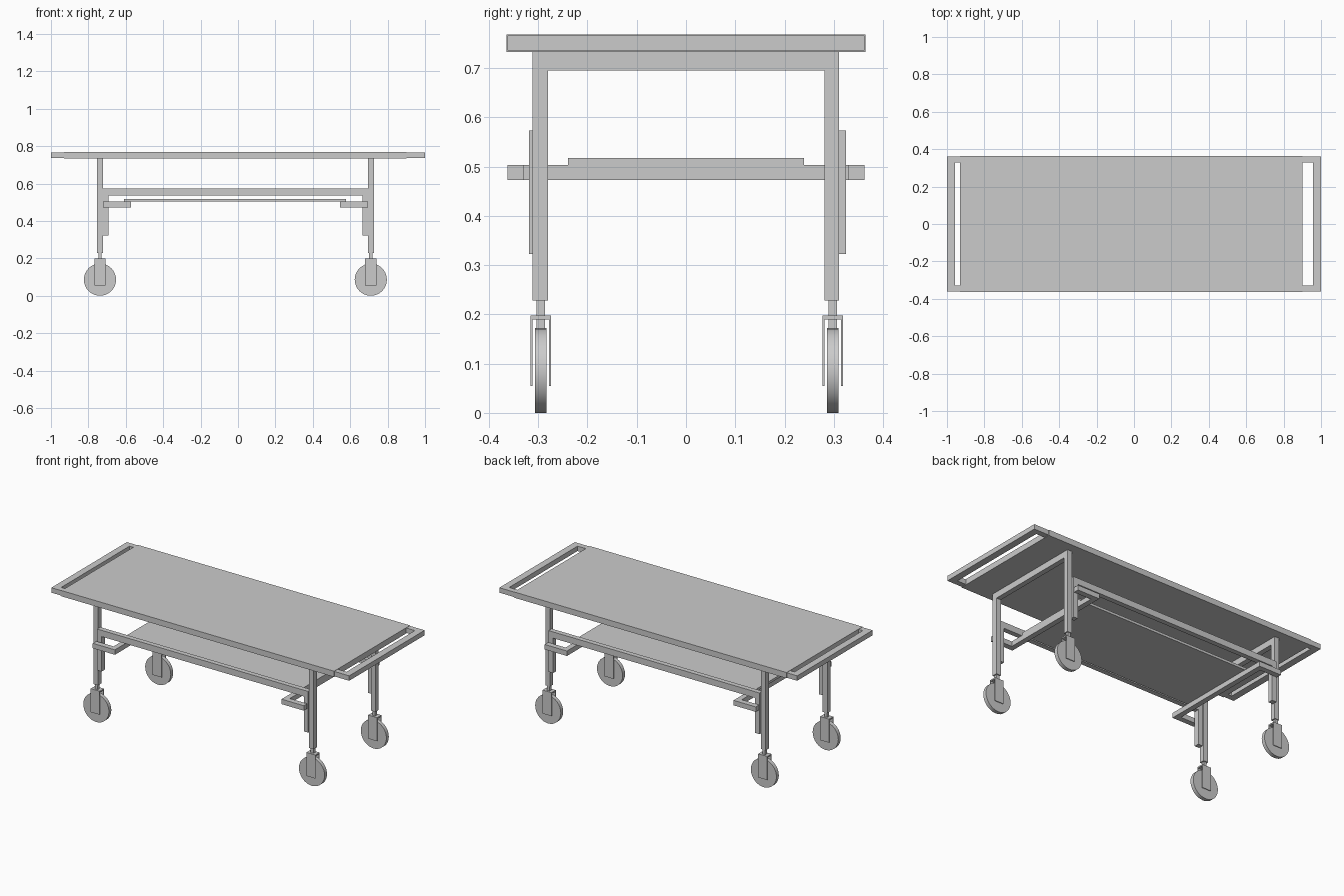
import bpy, bmesh, math
from mathutils import Vector

if "Cube" in bpy.data.objects:
    bpy.data.objects.remove(bpy.data.objects["Cube"])


def finish(name, bm):
    bmesh.ops.recalc_face_normals(bm, faces=bm.faces)
    me = bpy.data.meshes.new(name)
    bm.to_mesh(me)
    bm.free()
    ob = bpy.data.objects.new(name, me)
    bpy.context.collection.objects.link(ob)
    return ob


def prism(name, outline, axis, lo, hi):
    """Extrude a flat outline along the given axis from lo to hi."""
    place = {'x': lambda a, b: (lo, a, b),
             'y': lambda a, b: (a, lo, b),
             'z': lambda a, b: (a, b, lo)}[axis]
    bm = bmesh.new()
    face = bm.faces.new([bm.verts.new(place(a, b)) for a, b in outline])
    new = bmesh.ops.extrude_face_region(bm, geom=[face])['geom']
    step = Vector([(hi - lo) if axis == k else 0 for k in 'xyz'])
    bmesh.ops.translate(bm, vec=step, verts=[v for v in new if isinstance(v, bmesh.types.BMVert)])
    return finish(name, bm)


def box(name, x0, x1, y0, y1, z0, z1):
    return prism(name, [(x0, y0), (x1, y0), (x1, y1), (x0, y1)], 'z', z0, z1)


def bracket_shape(end, root, half, tx, ty):
    """C outline: bar at x=end, arms reaching to x=root."""
    inner = end + math.copysign(tx, root - end)
    return [(root, -half), (end, -half), (end, half), (root, half),
            (root, half - ty), (inner, half - ty), (inner, -half + ty), (root, -half + ty)]


# Table top with a carrying handle at each end
box("table_top", -0.93, 0.90, -0.364, 0.364, 0.733, 0.768)
prism("handle_left", bracket_shape(-1.0, -0.92, 0.362, 0.042, 0.034), 'z', 0.736, 0.766)
prism("handle_right", bracket_shape(1.0, 0.89, 0.362, 0.042, 0.034), 'z', 0.736, 0.766)

# Leg frames: two legs and a crossbar in one upside-down U
leg_outline = [(-0.312, 0.228), (-0.312, 0.734), (0.311, 0.734), (0.311, 0.228),
               (0.281, 0.228), (0.281, 0.695), (-0.28, 0.695), (-0.28, 0.228)]
prism("leg_frame_left", leg_outline, 'x', -0.753, -0.722)
prism("leg_frame_right", leg_outline, 'x', 0.695, 0.726)

# Long side rails with hanging posts inside the legs
rail_outline = [(-0.722, 0.323), (-0.722, 0.573), (0.695, 0.573), (0.695, 0.323),
                (0.665, 0.323), (0.665, 0.535), (-0.692, 0.535), (-0.692, 0.323)]
prism("side_rail_front", rail_outline, 'y', -0.319, -0.289)
prism("side_rail_back", rail_outline, 'y', 0.295, 0.325)

# Lower shelf and its C-shaped supports
box("lower_shelf", -0.61, 0.578, -0.24, 0.24, 0.503, 0.518)
prism("shelf_support_left", bracket_shape(-0.573, -0.722, 0.362, 0.032, 0.033), 'z', 0.473, 0.503)
prism("shelf_support_right", bracket_shape(0.546, 0.695, 0.362, 0.032, 0.033), 'z', 0.473, 0.503)


def caster(name, x, y):
    # Fork: inverted U plate straddling the wheel
    o, i = 0.0205, 0.0165
    fork = [(y - o, 0.055), (y - o, 0.198), (y + o, 0.198), (y + o, 0.055),
            (y + i, 0.055), (y + i, 0.19), (y - i, 0.19), (y - i, 0.055)]
    prism(name + "_fork", fork, 'x', x - 0.03, x + 0.03)
    box(name + "_stem", x - 0.009, x + 0.009, y - 0.009, y + 0.009, 0.171, 0.23)
    # Wheel
    bpy.ops.mesh.primitive_cylinder_add(vertices=32, radius=0.086, depth=0.023,
                                        location=(x, y, 0.086),
                                        rotation=(math.pi / 2, 0, 0))
    bpy.context.object.name = name + "_wheel"
    bpy.ops.object.shade_smooth_by_angle(angle=math.radians(40))


for side, x in (("left", -0.738), ("right", 0.71)):
    for end, y in (("front", -0.295), ("back", 0.298)):
        caster(f"caster_{end}_{side}", x, y)
